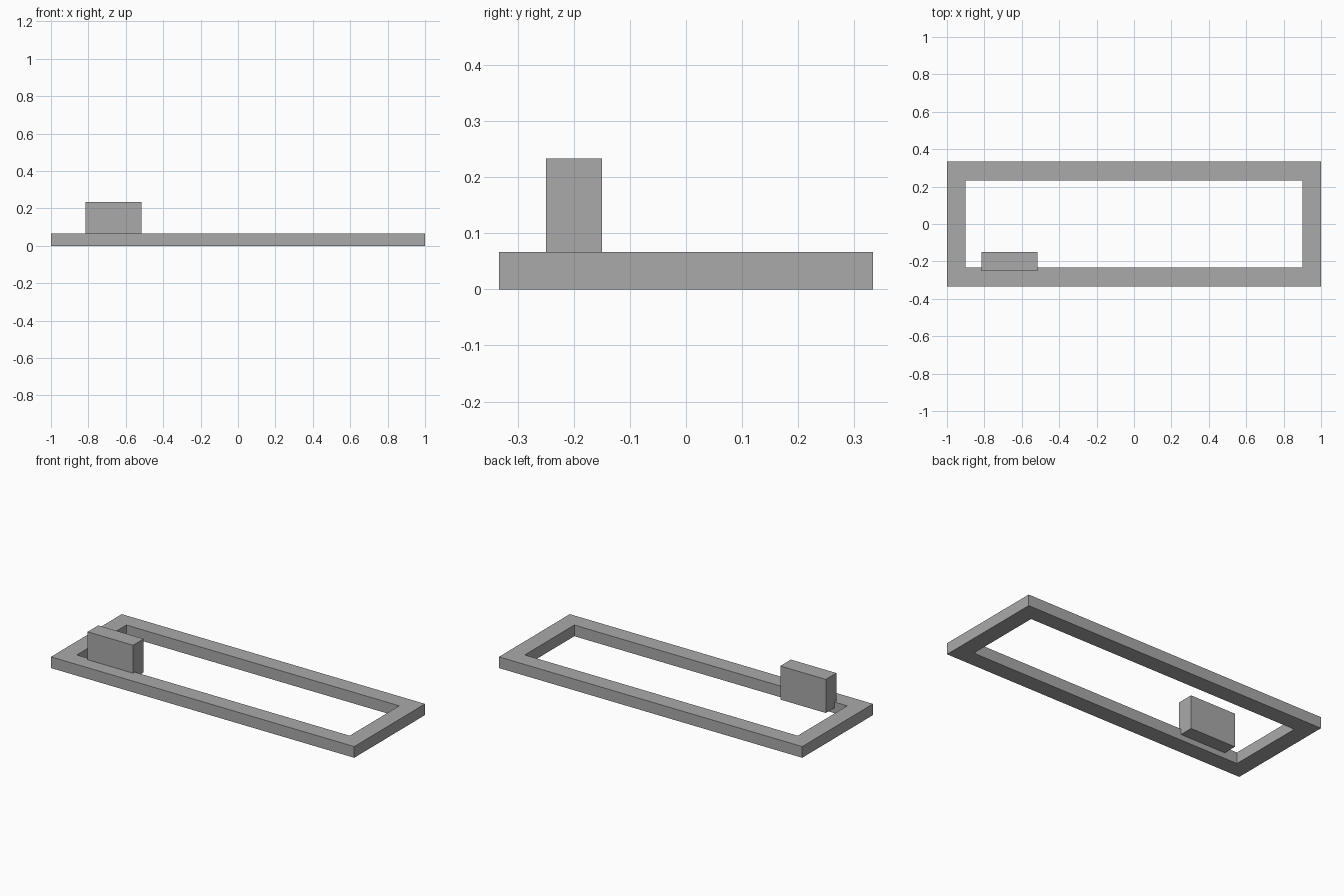
import bpy
import bmesh

old = bpy.data.objects.get("Cube")
if old:
    bpy.data.objects.remove(old, do_unlink=True)

# Single plain grey
grey = bpy.data.materials.new("plain_grey")
grey.use_nodes = True
colour = (0.4, 0.4, 0.4, 1)
grey.diffuse_color = colour
grey.node_tree.nodes["Principled BSDF"].inputs["Base Color"].default_value = colour


def finish(name, bm):
    """Turn a bmesh into a named grey object."""
    bmesh.ops.recalc_face_normals(bm, faces=bm.faces)
    mesh = bpy.data.meshes.new(name)
    bm.to_mesh(mesh)
    bm.free()
    mesh.materials.append(grey)
    obj = bpy.data.objects.new(name, mesh)
    bpy.context.collection.objects.link(obj)
    return obj


def ring(bm, x, y, z):
    """Four corners of a rectangle, in order."""
    return [bm.verts.new((sx * x, sy * y, z))
            for sx, sy in ((-1, -1), (1, -1), (1, 1), (-1, 1))]


# Rectangular frame: square section swept around four mitred corners
half_x, half_y, border, height = 1, 1 / 3, 0.1, 1 / 15
bm = bmesh.new()
inner_x, inner_y = half_x - border, half_y - border
section = [ring(bm, half_x, half_y, 0), ring(bm, half_x, half_y, height),
           ring(bm, inner_x, inner_y, height), ring(bm, inner_x, inner_y, 0)]
for i in range(4):
    a, b = section[i], section[(i + 1) % 4]
    for j in range(4):
        k = (j + 1) % 4
        bm.faces.new((a[j], a[k], b[k], b[j]))
finish("frame", bm)

# Upright block, sunk halfway into the front rail
bm = bmesh.new()
bmesh.ops.create_cube(bm, size=1)
bmesh.ops.scale(bm, vec=(0.3, 0.1, 0.2), verts=bm.verts)
block = finish("block", bm)
block.location = (-2 / 3, -0.2, height / 2 + 0.1)
